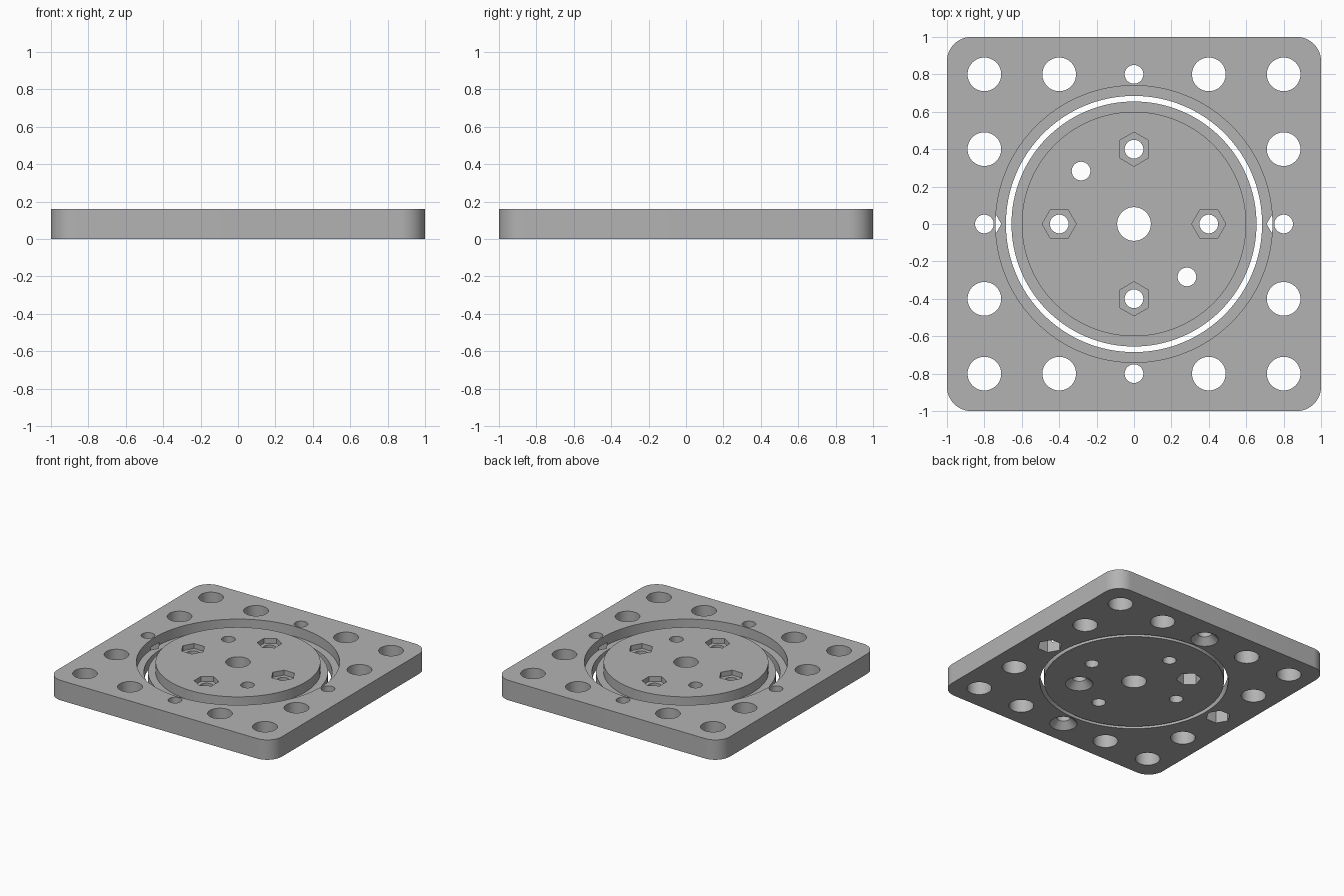
import bpy, bmesh, math
from mathutils import Matrix

if "Cube" in bpy.data.objects:
    bpy.data.objects.remove(bpy.data.objects["Cube"], do_unlink=True)

THICK, FLOOR = 0.16, 0.08          # plate thickness, bearing groove floor
SHAFT, BOLT = 0.05, 0.09           # small and large hole radii

grey = bpy.data.materials.new("plain_grey")
grey.use_nodes = True
grey.diffuse_color = (0.45, 0.45, 0.45, 1)
grey.node_tree.nodes["Principled BSDF"].inputs["Base Color"].default_value = grey.diffuse_color


def add_object(name, bm):
    bmesh.ops.recalc_face_normals(bm, faces=bm.faces)
    mesh = bpy.data.meshes.new(name)
    bm.to_mesh(mesh)
    bm.free()
    mesh.materials.append(grey)
    obj = bpy.data.objects.new(name, mesh)
    bpy.context.collection.objects.link(obj)
    return obj


def cylinder(name, x, y, r, z0, z1, sides=48, turn=0.0, top_r=None):
    bm = bmesh.new()
    place = Matrix.Translation((x, y, (z0 + z1) / 2)) @ Matrix.Rotation(turn, 4, "Z")
    bmesh.ops.create_cone(bm, cap_ends=True, segments=sides, radius1=r,
                          radius2=r if top_r is None else top_r,
                          depth=z1 - z0, matrix=place)
    return add_object(name, bm)


def boolean(target, tools, operation="DIFFERENCE"):
    for tool in tools:
        mod = target.modifiers.new("cut", "BOOLEAN")
        mod.operation, mod.object, mod.solver = operation, tool, "EXACT"
    graph = bpy.context.evaluated_depsgraph_get()
    mesh = bpy.data.meshes.new_from_object(target.evaluated_get(graph))
    target.modifiers.clear()
    target.data = mesh
    for tool in tools:
        bpy.data.objects.remove(tool, do_unlink=True)


def hole(x, y, r):
    return cylinder("hole_cutter", x, y, r, -0.1, THICK + 0.1)


def nut_pocket(x, y, z0, z1):
    # hexagon with its flats facing the centre
    return cylinder("nut_cutter", x, y, 0.091, z0, z1, 6, math.atan2(y, x) + math.pi / 6)


def countersink(x, y):
    # cone open at the underside, narrowing to the shaft
    return cylinder("sink_cutter", x, y, 0.11, -0.01, 0.05, top_r=SHAFT)


# Square plate with rounded corners
bm = bmesh.new()
c, steps = 0.13, 12
outline = []
for q, (sx, sy) in enumerate([(1, 1), (-1, 1), (-1, -1), (1, -1)]):
    for i in range(steps + 1):
        a = (q + i / steps) * math.pi / 2
        outline.append(bm.verts.new((sx * (1 - c) + c * math.cos(a),
                                     sy * (1 - c) + c * math.sin(a), 0)))
base = bm.faces.new(outline)
raised = bmesh.ops.extrude_face_region(bm, geom=[base])["geom"]
bmesh.ops.translate(bm, vec=(0, 0, THICK),
                    verts=[v for v in raised if isinstance(v, bmesh.types.BMVert)])
plate = add_object("outer_plate", bm)

# Stepped central opening, bolt holes, fixing holes
cutters = [cylinder("opening_cutter", 0, 0, 0.685, -0.1, 0.12, 128),
           cylinder("groove_cutter", 0, 0, 0.74, FLOOR, 0.3, 128)]
spots = (-0.8, -0.4, 0.4, 0.8)
cutters += [hole(x, y, BOLT) for x in spots for y in spots
            if max(abs(x), abs(y)) > 0.5]
for s in (-0.8, 0.8):
    cutters += [hole(s, 0, SHAFT), hole(0, s, SHAFT),
                nut_pocket(s, 0, -0.1, 0.1), countersink(0, s)]
boolean(plate, cutters)

# Rotating disc with a lower flange
disc = cylinder("turntable_disc", 0, 0, 0.655, 0, FLOOR, 128)
boolean(disc, [cylinder("disc_top", 0, 0, 0.6, 0.04, THICK, 128)], "UNION")
cutters = [hole(0, 0, BOLT)]
for x, y in ((0.4, 0), (-0.4, 0), (0, 0.4), (0, -0.4)):
    cutters += [hole(x, y, SHAFT), nut_pocket(x, y, THICK - 0.04, 0.3)]
d = 0.283
cutters += [hole(d, -d, SHAFT), hole(-d, d, SHAFT),
            countersink(d, -d), nut_pocket(-d, d, -0.1, 0.1)]
boolean(disc, cutters)

# Smooth round walls, sharp rims
for obj in (plate, disc):
    bpy.ops.object.select_all(action="DESELECT")
    obj.select_set(True)
    bpy.context.view_layer.objects.active = obj
    bpy.ops.object.shade_smooth_by_angle(angle=math.radians(30))
